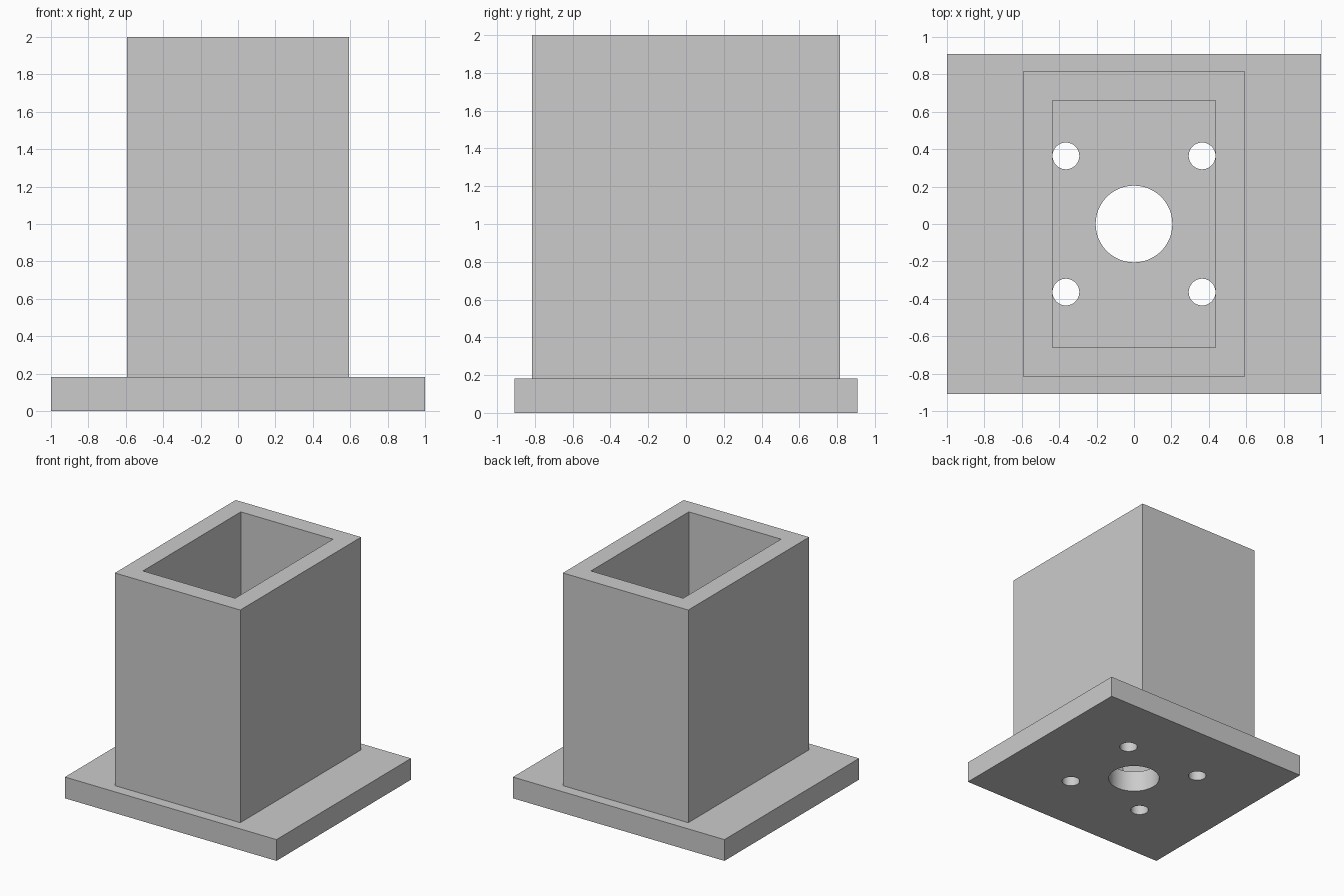
import bpy
import math

if "Cube" in bpy.data.objects:
    bpy.data.objects.remove(bpy.data.objects["Cube"])

grey = bpy.data.materials.new("plain_grey")
grey.diffuse_color = (0.6, 0.6, 0.6, 1)
grey.use_nodes = True
grey.node_tree.nodes["Principled BSDF"].inputs["Base Color"].default_value = grey.diffuse_color


def box(name, sx, sy, z0, z1):
    bpy.ops.mesh.primitive_cube_add(size=1, location=(0, 0, (z0 + z1) / 2))
    ob = bpy.context.object
    ob.name = name
    ob.scale = (sx, sy, z1 - z0)
    bpy.ops.object.transform_apply(location=True, rotation=False, scale=True)
    return ob


def drill(name, x, y, r):
    bpy.ops.mesh.primitive_cylinder_add(vertices=64, radius=r, depth=0.5,
                                        location=(x, y, 0.05))
    ob = bpy.context.object
    ob.name = name
    return ob


def combine(target, other, operation):
    mod = target.modifiers.new(operation.lower(), 'BOOLEAN')
    mod.operation = operation
    mod.solver = 'EXACT'
    mod.object = other
    bpy.context.view_layer.objects.active = target
    bpy.ops.object.modifier_apply(modifier=mod.name)
    bpy.data.objects.remove(other)


PLATE_T = 0.182

# Base plate with the rectangular tube standing on it
socket = box("tube_socket", 2.0, 1.818, 0, PLATE_T)
combine(socket, box("tube", 1.186, 1.632, 0.09, 2.0), 'UNION')

# Rectangular cavity down to the top of the plate
combine(socket, box("cavity", 0.872, 1.322, PLATE_T, 2.2), 'DIFFERENCE')

# Centre hole and four bolt holes through the plate
combine(socket, drill("centre_hole", 0, 0, 0.205), 'DIFFERENCE')
for x in (-0.364, 0.364):
    for y in (-0.364, 0.364):
        combine(socket, drill("bolt_hole", x, y, 0.0715), 'DIFFERENCE')

socket.data.materials.clear()
socket.data.materials.append(grey)
bpy.ops.object.select_all(action='DESELECT')
socket.select_set(True)
bpy.context.view_layer.objects.active = socket
bpy.ops.object.shade_smooth_by_angle(angle=math.radians(30))
